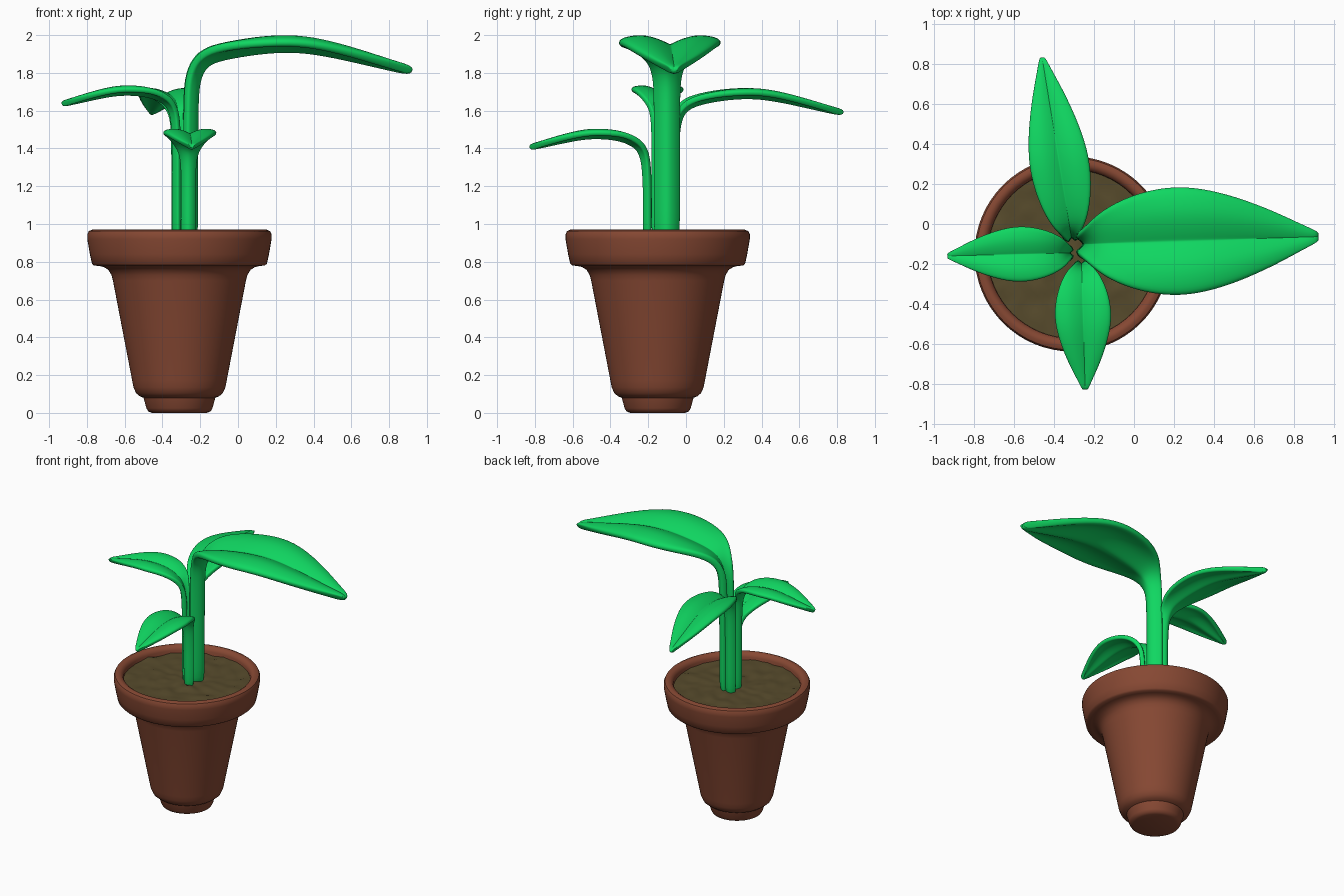
import bpy, bmesh, math
from mathutils import Vector, noise

if "Cube" in bpy.data.objects:
    bpy.data.objects.remove(bpy.data.objects["Cube"])

CX, CY = -0.31, -0.15   # pot axis


def material(name, rgb):
    m = bpy.data.materials.new(name)
    m.diffuse_color = (*rgb, 1)
    m.use_nodes = True
    m.node_tree.nodes["Principled BSDF"].inputs["Base Color"].default_value = m.diffuse_color
    return m


GREEN = material("leaf_green", (0.005, 0.68, 0.12))
CLAY = material("terracotta", (0.24, 0.065, 0.033))
EARTH = material("earth", (0.095, 0.07, 0.025))


def finish(bm, name, mat):
    bmesh.ops.recalc_face_normals(bm, faces=bm.faces)
    me = bpy.data.meshes.new(name)
    bm.to_mesh(me)
    bm.free()
    me.materials.append(mat)
    ob = bpy.data.objects.new(name, me)
    bpy.context.collection.objects.link(ob)
    bpy.ops.object.select_all(action='DESELECT')
    ob.select_set(True)
    bpy.context.view_layer.objects.active = ob
    return ob


def lathe(name, profile, mat, segs=64, bump=0.0):
    bm = bmesh.new()
    vs = [bm.verts.new((CX + r, CY, z)) for r, z in profile]
    es = [bm.edges.new(p) for p in zip(vs, vs[1:])]
    bmesh.ops.spin(bm, geom=vs + es, cent=(CX, CY, 0), axis=(0, 0, 1),
                   angle=math.tau, steps=segs, use_merge=True)
    bmesh.ops.remove_doubles(bm, verts=bm.verts, dist=1e-4)
    if bump:
        for v in bm.verts:
            v.co.z += bump * noise.noise(Vector((v.co.x * 14, v.co.y * 14, 3)))
    ob = finish(bm, name, mat)
    bpy.ops.object.shade_smooth_by_angle(angle=math.radians(40))
    return ob


# Pot: foot, tapered body, flared neck and rounded rim
lathe("pot", [
    (0, 0), (0.145, 0), (0.165, 0.008), (0.175, 0.025), (0.19, 0.08),
    (0.21, 0.088), (0.23, 0.105), (0.243, 0.135), (0.25, 0.17),
    (0.352, 0.70), (0.36, 0.73), (0.376, 0.757), (0.40, 0.772), (0.425, 0.778),
    (0.452, 0.78), (0.463, 0.79), (0.474, 0.84), (0.488, 0.92), (0.488, 0.945),
    (0.48, 0.962), (0.462, 0.97), (0.445, 0.968), (0.43, 0.957), (0.422, 0.94),
    (0.42, 0.88)], CLAY)

# Lumpy soil surface
lathe("soil", [(0.425 * i / 14, 0.92) for i in range(15)], EARTH, bump=0.014)

# Leaf template: fraction along, drop below the crest, half width, stem-ness
BLADE = [(0.01, -0.17, 0.060, 1.0), (0.035, -0.10, 0.088, 0.7),
         (0.08, -0.055, 0.165, 0.3), (0.20, -0.025, 0.240, 0.1),
         (0.36, 0, 0.278, 0), (0.50, 0, 0.262, 0), (0.65, -0.03, 0.210, 0),
         (0.80, -0.07, 0.135, 0), (0.93, -0.105, 0.055, 0), (1, -0.12, 0.016, 0)]
# Half cross-section: side position and arch height of the blade
HALF = [(0.06, 0.06), (0.2, 0.45), (0.5, 1.0), (0.8, 0.85), (1, 0.45)]
SECTION = [(-s, a) for s, a in reversed(HALF)] + [(0, 0)] + HALF


def leaf(name, base, tip, crest, width, droop, thick):
    base, tip = Vector((*base, 0)), Vector((*tip, 0))
    along = tip - base
    length = along.length
    along.normalize()
    side = Vector((-along.y, along.x, 0))
    # stem rows, then bend and blade rows
    rows = [(0, z, 0.055 * width, 1.0) for z in (0.88, 1.1, crest - 0.28)]
    for f, dz, w, k in BLADE:
        q = max(droop, 0.9) if f < 0.15 else droop
        rows.append((f * length, crest + dz * q, w * width, k))
    bm = bmesh.new()
    grid = []
    for i, (u, z, w, k) in enumerate(rows):
        a, b = rows[max(i - 1, 0)], rows[min(i + 1, len(rows) - 1)]
        du, dz = b[0] - a[0], b[1] - a[1]
        d = math.hypot(du, dz)
        up = along * (-dz / d) + Vector((0, 0, du / d))
        mid = base + along * u + Vector((0, 0, z))
        grid.append([bm.verts.new(mid + side * (w * s) + up * w *
                     (k * 0.9 * s * s + (1 - k) * 0.19 * arch))
                     for s, arch in SECTION])
    for r0, r1 in zip(grid, grid[1:]):
        for j in range(len(SECTION) - 1):
            bm.faces.new((r0[j], r0[j + 1], r1[j + 1], r1[j]))
    ob = finish(bm, name, GREEN)
    sol = ob.modifiers.new("thickness", 'SOLIDIFY')
    sol.thickness = thick
    sol.offset = 0
    sub = ob.modifiers.new("smooth", 'SUBSURF')
    sub.levels = sub.render_levels = 2
    bpy.ops.object.shade_smooth()


# Leaves with their stems
leaf("large_leaf", (-0.235, -0.10), (0.925, -0.063), 1.93, 1.0, 1.0, 0.048)
leaf("left_leaf", (-0.332, -0.145), (-0.935, -0.16), 1.695, 0.51, 0.5, 0.032)
leaf("back_leaf", (-0.315, -0.055), (-0.46, 0.835), 1.678, 0.55, 0.75, 0.034)
leaf("front_leaf", (-0.262, -0.212), (-0.244, -0.83), 1.465, 0.52, 0.5, 0.032)
